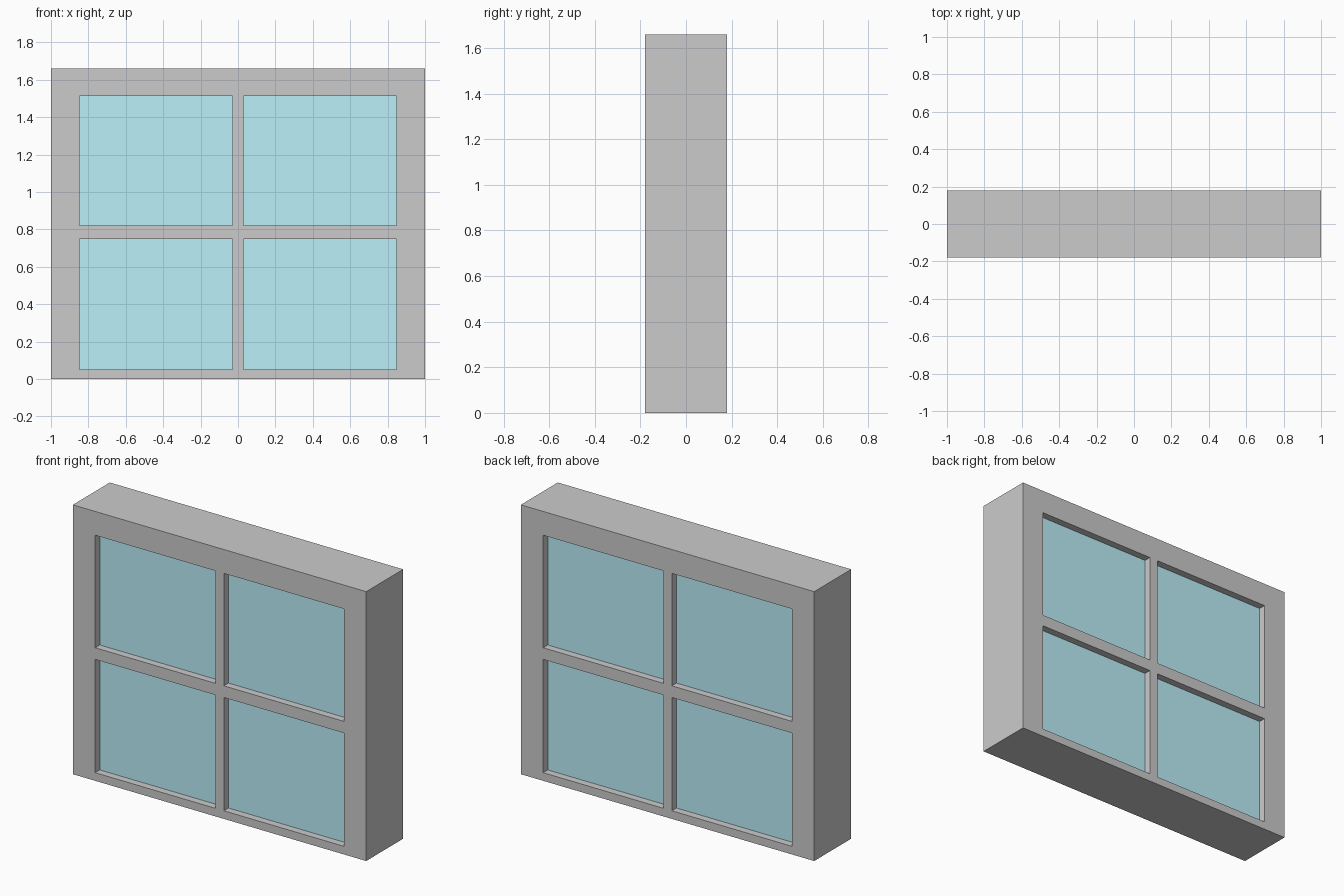
import bpy, bmesh

if "Cube" in bpy.data.objects:
    bpy.data.objects.remove(bpy.data.objects["Cube"])

DEPTH = 0.36          # full frame depth
RECESS = 0.045        # glass set back from each face
XS = [-1.0, -0.848, -0.029, 0.029, 0.848, 1.0]
ZS = [0.0, 0.05, 0.748, 0.82, 1.513, 1.66]
OPEN = (1, 3)         # grid columns / rows that are window openings


def add_object(name, bm, material=None):
    bmesh.ops.recalc_face_normals(bm, faces=bm.faces)
    mesh = bpy.data.meshes.new(name)
    bm.to_mesh(mesh)
    bm.free()
    obj = bpy.data.objects.new(name, mesh)
    bpy.context.collection.objects.link(obj)
    if material:
        mesh.materials.append(material)
    return obj


def slab(name, bm, depth, material=None):
    """Extrude the flat faces in bm through the depth, centred on y = 0."""
    front = bm.faces[:]
    bmesh.ops.translate(bm, verts=bm.verts, vec=(0, -depth / 2, 0))
    back = bmesh.ops.extrude_face_region(bm, geom=front, use_keep_orig=True)
    verts = [g for g in back["geom"] if isinstance(g, bmesh.types.BMVert)]
    bmesh.ops.translate(bm, verts=verts, vec=(0, depth, 0))
    return add_object(name, bm, material)


# Frame: one grid profile with four openings, given thickness
bm = bmesh.new()
grid = [[bm.verts.new((x, 0, z)) for z in ZS] for x in XS]
for i in range(5):
    for j in range(5):
        if not (i in OPEN and j in OPEN):
            bm.faces.new((grid[i][j], grid[i + 1][j],
                          grid[i + 1][j + 1], grid[i][j + 1]))
slab("window_frame", bm, DEPTH)

# Glass: one block per opening, recessed on both sides
glass = bpy.data.materials.new("glass")
glass.diffuse_color = (0.5, 0.87, 0.95, 1)
glass.use_nodes = True
glass.node_tree.nodes["Principled BSDF"].inputs["Base Color"].default_value = glass.diffuse_color
for i in OPEN:
    for j in OPEN:
        bm = bmesh.new()
        bm.faces.new([bm.verts.new((XS[a], 0, ZS[b]))
                      for a, b in ((i, j), (i + 1, j), (i + 1, j + 1), (i, j + 1))])
        slab("glass_pane", bm, DEPTH - 2 * RECESS, glass)
